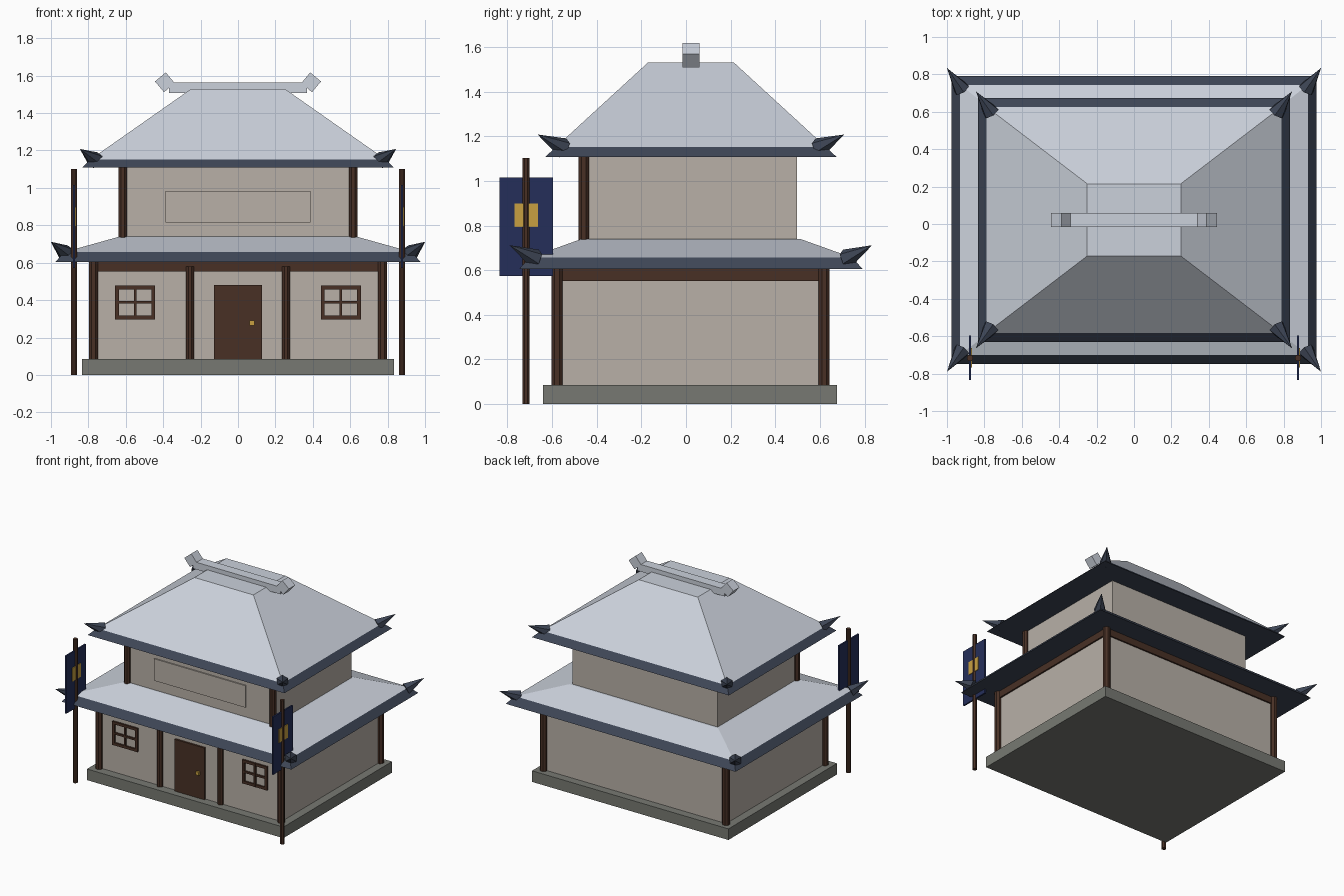
import bpy, bmesh, math
from mathutils import Vector, Matrix

if "Cube" in bpy.data.objects:
    bpy.data.objects.remove(bpy.data.objects["Cube"])

CY = 0.022  # depth centre of the building


def mat(name, r, g, b):
    lin = lambda c: (c / 255 / 12.92) if c < 11 else ((c / 255 + 0.055) / 1.055) ** 2.4
    m = bpy.data.materials.new(name)
    m.diffuse_color = (lin(r), lin(g), lin(b), 1)
    m.use_nodes = True
    m.node_tree.nodes["Principled BSDF"].inputs["Base Color"].default_value = m.diffuse_color
    return m


PLASTER = mat("plaster", 184, 176, 167)
TILE = mat("pale_roof", 203, 209, 219)
SLATE = mat("dark_slate", 62, 70, 86)
WOOD = mat("dark_wood", 72, 48, 37)
STONE = mat("stone", 119, 121, 114)
NAVY = mat("navy_cloth", 37, 47, 90)
GOLD = mat("gold", 200, 160, 65)


def finish(bm, name, *mats):
    bmesh.ops.recalc_face_normals(bm, faces=bm.faces)
    me = bpy.data.meshes.new(name)
    bm.to_mesh(me)
    bm.free()
    for m in mats:
        me.materials.append(m)
    ob = bpy.data.objects.new(name, me)
    bpy.context.collection.objects.link(ob)
    return ob


def box(name, m, x0, x1, y0, y1, z0, z1, tilt=0):
    bm = bmesh.new()
    bmesh.ops.create_cube(bm, size=1)
    bmesh.ops.scale(bm, vec=(x1 - x0, y1 - y0, z1 - z0), verts=bm.verts)
    bmesh.ops.rotate(bm, matrix=Matrix.Rotation(tilt, 3, 'Y'), verts=bm.verts)
    bmesh.ops.translate(bm, vec=((x0 + x1) / 2, (y0 + y1) / 2, (z0 + z1) / 2), verts=bm.verts)
    return finish(bm, name, m)


def cone(name, m, a, b, r0, r1, sides, spin=0.0):
    """Cylinder or cone running from point a to point b."""
    a, b = Vector(a), Vector(b)
    bm = bmesh.new()
    bmesh.ops.create_cone(bm, cap_ends=True, segments=sides, radius1=r0, radius2=r1, depth=(b - a).length)
    rot = (b - a).to_track_quat('Z', 'Y').to_matrix() @ Matrix.Rotation(spin, 3, 'Z')
    bmesh.ops.rotate(bm, matrix=rot, verts=bm.verts)
    bmesh.ops.translate(bm, vec=(a + b) / 2, verts=bm.verts)
    return finish(bm, name, m)


def post(name, x, y, z0, z1, r):
    cone(name, WOOD, (x, y, z0), (x, y, z1), r, r, 8, math.pi / 8)


def hip_roof(name, rings):
    """Stacked rectangles (half x, half y, z); the lowest band and underside are slate."""
    bm = bmesh.new()
    loops = [[bm.verts.new((sx * hx, CY + sy * hy, z)) for sx, sy in ((-1, -1), (1, -1), (1, 1), (-1, 1))]
             for hx, hy, z in rings]
    bm.faces.new(loops[0]).material_index = 1
    bm.faces.new(loops[-1])
    for k in range(len(loops) - 1):
        for i in range(4):
            j = (i + 1) % 4
            f = bm.faces.new((loops[k][i], loops[k][j], loops[k + 1][j], loops[k + 1][i]))
            f.material_index = 1 if k == 0 else 0
    finish(bm, name, TILE, SLATE)


# plinth and storeys
box("plinth", STONE, -0.833, 0.833, -0.64, 0.676, 0, 0.085)
box("lower_walls", PLASTER, -0.77, 0.77, CY - 0.595, CY + 0.592, 0.08, 0.61)
box("lower_top_beam", WOOD, -0.782, 0.782, CY - 0.607, CY + 0.604, 0.552, 0.608)
box("upper_walls", PLASTER, -0.617, 0.617, CY - 0.478, CY + 0.475, 0.70, 1.12)
box("upper_front_panel", PLASTER, -0.388, 0.388, CY - 0.487, CY - 0.47, 0.815, 0.983)

# roofs
hip_roof("lower_roof", [(0.975, 0.77, 0.605), (0.93, 0.722, 0.657), (0.632, 0.49, 0.74)])
hip_roof("upper_roof", [(0.835, 0.652, 1.108), (0.788, 0.604, 1.153), (0.25, 0.193, 1.53)])

# ridge bar with tilted end blocks
box("ridge_bar", TILE, -0.37, 0.37, CY - 0.038, CY + 0.038, 1.508, 1.563)
for s in (-1, 1):
    box("ridge_end", TILE, s * 0.391 - 0.0375, s * 0.391 + 0.0375, CY - 0.038, CY + 0.038,
        1.527, 1.602, s * math.radians(40))

# corner horns on both roofs
for sx in (-1, 1):
    for sy in (-1, 1):
        for label, base, tip in (("lower", (0.92, 0.697, 0.65), (1.0, 0.812, 0.712)),
                                 ("upper", (0.763, 0.573, 1.148), (0.845, 0.687, 1.208))):
            cone(label + "_roof_horn", SLATE, (sx * base[0], CY + sy * base[1], base[2]),
                 (sx * tip[0], CY + sy * tip[1], tip[2]), 0.046, 0, 6)

# posts
for s in (-1, 1):
    for y in (CY - 0.6, CY + 0.597):
        post("lower_corner_post", s * 0.773, y, 0.08, 0.61, 0.027)
    post("front_post", s * 0.257, CY - 0.598, 0.08, 0.58, 0.023)
    post("upper_corner_post", s * 0.616, CY - 0.48, 0.72, 1.115, 0.025)

# door and knob
FY = CY - 0.595  # front wall face
box("door", WOOD, -0.127, 0.127, FY - 0.015, FY + 0.01, 0.085, 0.482)
box("door_knob", GOLD, 0.062, 0.089, FY - 0.03, FY - 0.01, 0.265, 0.291)

# windows: outer frame and cross bars
for s in (-1, 1):
    c = s * 0.55
    for dx, w in ((-0.097, 0.02), (0, 0.014), (0.097, 0.02)):
        box("window_upright", WOOD, c + dx - w / 2, c + dx + w / 2, FY - 0.014, FY + 0.01, 0.297, 0.478)
    for z, w in ((0.307, 0.02), (0.388, 0.014), (0.468, 0.02)):
        box("window_rail", WOOD, c - 0.1, c + 0.1, FY - 0.013, FY + 0.01, z - w / 2, z + w / 2)

# banners on poles, gold plate on the +x face
for s in (-1, 1):
    x = s * 0.877
    post("banner_pole", x, -0.716, 0, 1.102, 0.017)
    box("banner", NAVY, x - 0.006, x + 0.006, -0.835, -0.597, 0.573, 1.016)
    box("banner_emblem", GOLD, x + 0.003, x + 0.011, -0.768, -0.664, 0.794, 0.898)
